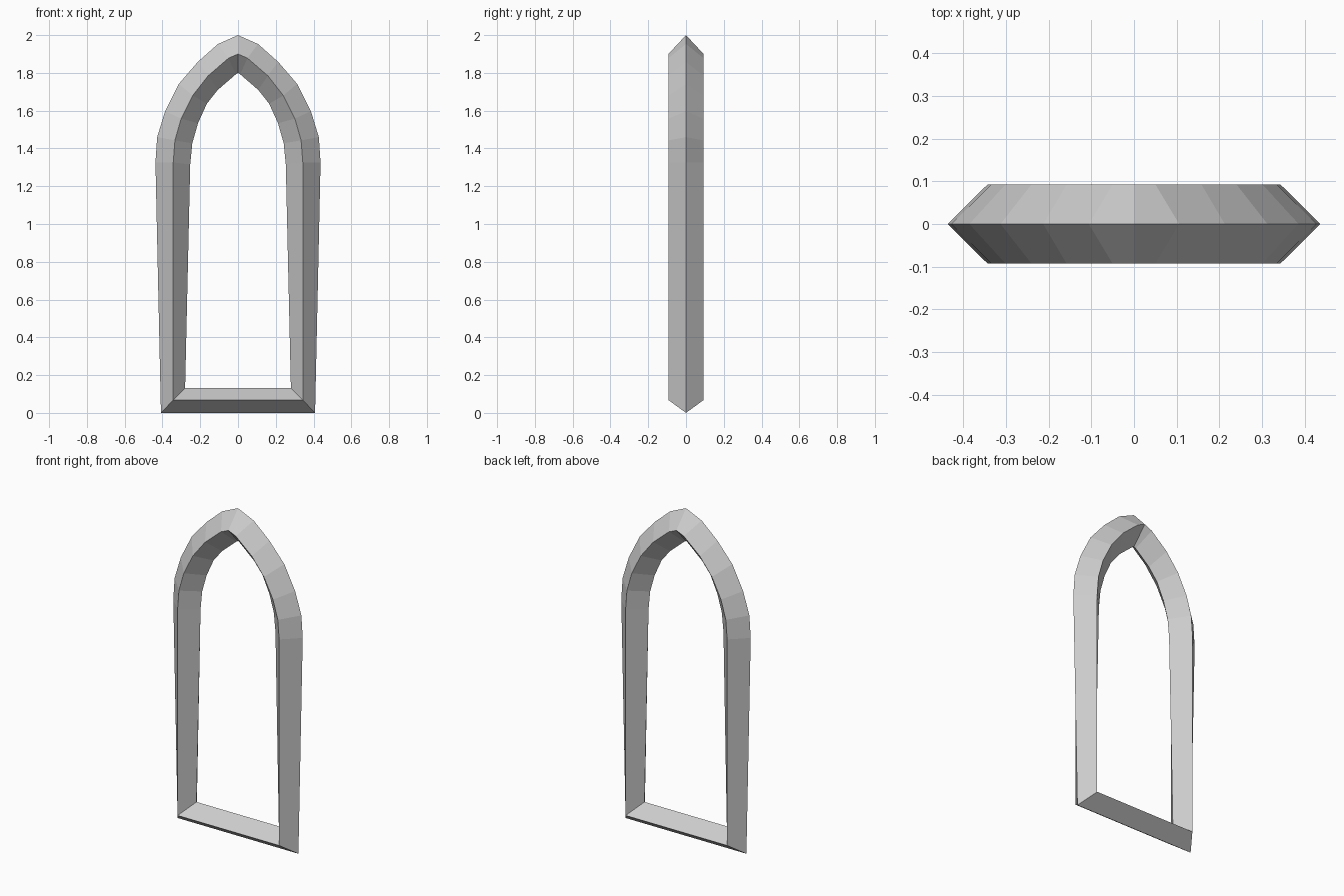
import bpy, bmesh

cube = bpy.data.objects.get("Cube")
if cube:
    bpy.data.objects.remove(cube, do_unlink=True)

DEPTH = 0.093

# Half outlines (x, z) from the sill corner up to the pointed apex
OUTER = [(.408, 0), (.437, 1.325), (.428, 1.46), (.386, 1.597),
         (.313, 1.742), (.213, 1.858), (.106, 1.953), (0, 2)]
RIDGE = [(.343, .068), (.343, 1.326), (.334, 1.443), (.301, 1.558),
         (.24, 1.68), (.158, 1.785), (.05, 1.878), (0, 1.9)]
INNER = [(.28, .132), (.253, 1.315), (.242, 1.427), (.212, 1.533),
         (.165, 1.637), (.107, 1.71), (.012, 1.792), (0, 1.8)]

# Stone material
stone = bpy.data.materials.new("stone_grey")
stone.use_nodes = True
colour = (0.6, 0.6, 0.6, 1)
stone.diffuse_color = colour
stone.node_tree.nodes["Principled BSDF"].inputs["Base Color"].default_value = colour


def ring(bm, half, y):
    """Closed loop: right half up to the apex, then its mirror back down."""
    loop = half + [(-x, z) for x, z in reversed(half[:-1])]
    return [bm.verts.new((x, y, z)) for x, z in loop]


# Pointed arch frame with a diamond cross-section
bm = bmesh.new()
rings = [ring(bm, OUTER, 0), ring(bm, RIDGE, -DEPTH),
         ring(bm, INNER, 0), ring(bm, RIDGE, DEPTH)]
for a, b in zip(rings, rings[1:] + rings[:1]):
    for i in range(len(a)):
        j = (i + 1) % len(a)
        bm.faces.new((a[i], a[j], b[j], b[i]))
bmesh.ops.recalc_face_normals(bm, faces=bm.faces)

mesh = bpy.data.meshes.new("arch_window_frame")
bm.to_mesh(mesh)
bm.free()
mesh.materials.append(stone)
frame = bpy.data.objects.new("arch_window_frame", mesh)
bpy.context.collection.objects.link(frame)
